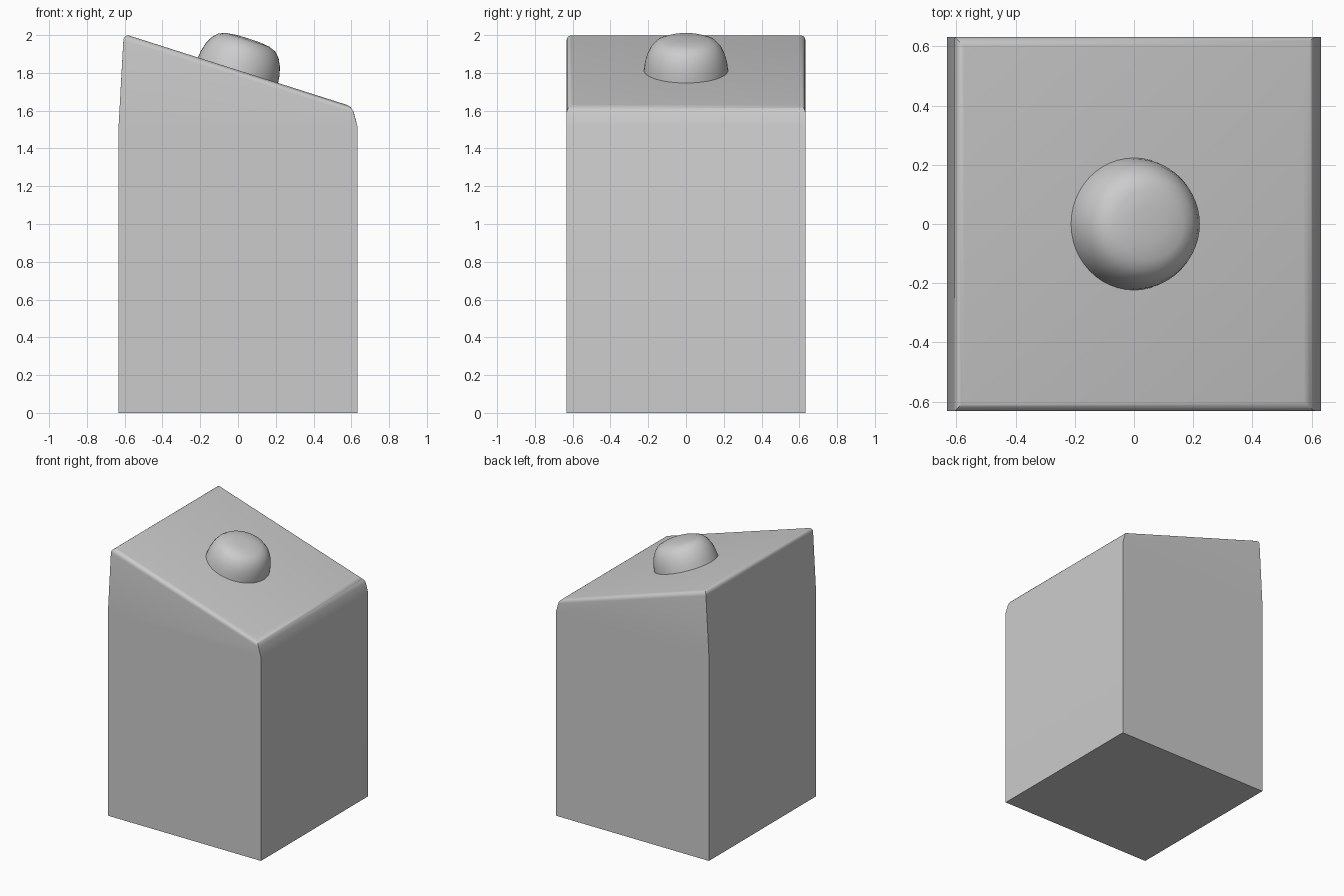
import bpy, bmesh, math
from mathutils import Matrix

if "Cube" in bpy.data.objects:
    bpy.data.objects.remove(bpy.data.objects["Cube"])


def finish(bm, name, angle):
    bmesh.ops.recalc_face_normals(bm, faces=bm.faces[:])
    mesh = bpy.data.meshes.new(name)
    bm.to_mesh(mesh)
    bm.free()
    obj = bpy.data.objects.new(name, mesh)
    bpy.context.collection.objects.link(obj)
    bpy.ops.object.select_all(action='DESELECT')
    obj.select_set(True)
    bpy.context.view_layer.objects.active = obj
    bpy.ops.object.shade_smooth_by_angle(angle=math.radians(angle))
    return obj


HALF = 0.632          # half width of the square base
TOP = 0.605           # half width of the tapered top
CENTRE_Z, RISE = 1.814, -0.318   # sloped top plane

# Body: stacked square rings, the last one sloped and slightly narrower in x
bm = bmesh.new()
corners = [(-1, -1), (1, -1), (1, 1), (-1, 1)]
rings = []
for half_x, z, slope in [(HALF, 0, 0), (HALF, 1.52, 0), (TOP, CENTRE_Z, RISE)]:
    rings.append([bm.verts.new((sx * half_x, sy * HALF, z + slope * sx * half_x))
                  for sx, sy in corners])
bm.faces.new(rings[0])
for low, high in zip(rings, rings[1:]):
    for i in range(4):
        j = (i + 1) % 4
        bm.faces.new((low[i], low[j], high[j], high[i]))
top_face = bm.faces.new(rings[2])
bmesh.ops.recalc_face_normals(bm, faces=bm.faces[:])

# Rounded rim around the sloped top
bmesh.ops.bevel(bm, geom=list(top_face.edges), offset=0.033, offset_type='OFFSET',
                segments=5, profile=0.5, affect='EDGES')
finish(bm, "body", 35)

# Button: lathed dome standing square to the sloped top
profile = [(0.228, -0.05), (0.223, 0.0), (0.218, 0.04), (0.206, 0.085),
           (0.186, 0.125), (0.158, 0.154), (0.12, 0.169), (0.06, 0.176), (0, 0.177)]
bm = bmesh.new()
verts = [bm.verts.new((r, 0, z)) for r, z in profile]
edges = [bm.edges.new(pair) for pair in zip(verts, verts[1:])]
bmesh.ops.spin(bm, geom=verts + edges, cent=(0, 0, 0), axis=(0, 0, 1),
               angle=math.tau, steps=48, use_duplicate=False)
bmesh.ops.remove_doubles(bm, verts=bm.verts[:], dist=0.0005)
tilt = Matrix.Rotation(-math.atan(RISE), 4, 'Y')
bm.transform(Matrix.Translation((0, 0, CENTRE_Z)) @ tilt)
finish(bm, "button", 50)
